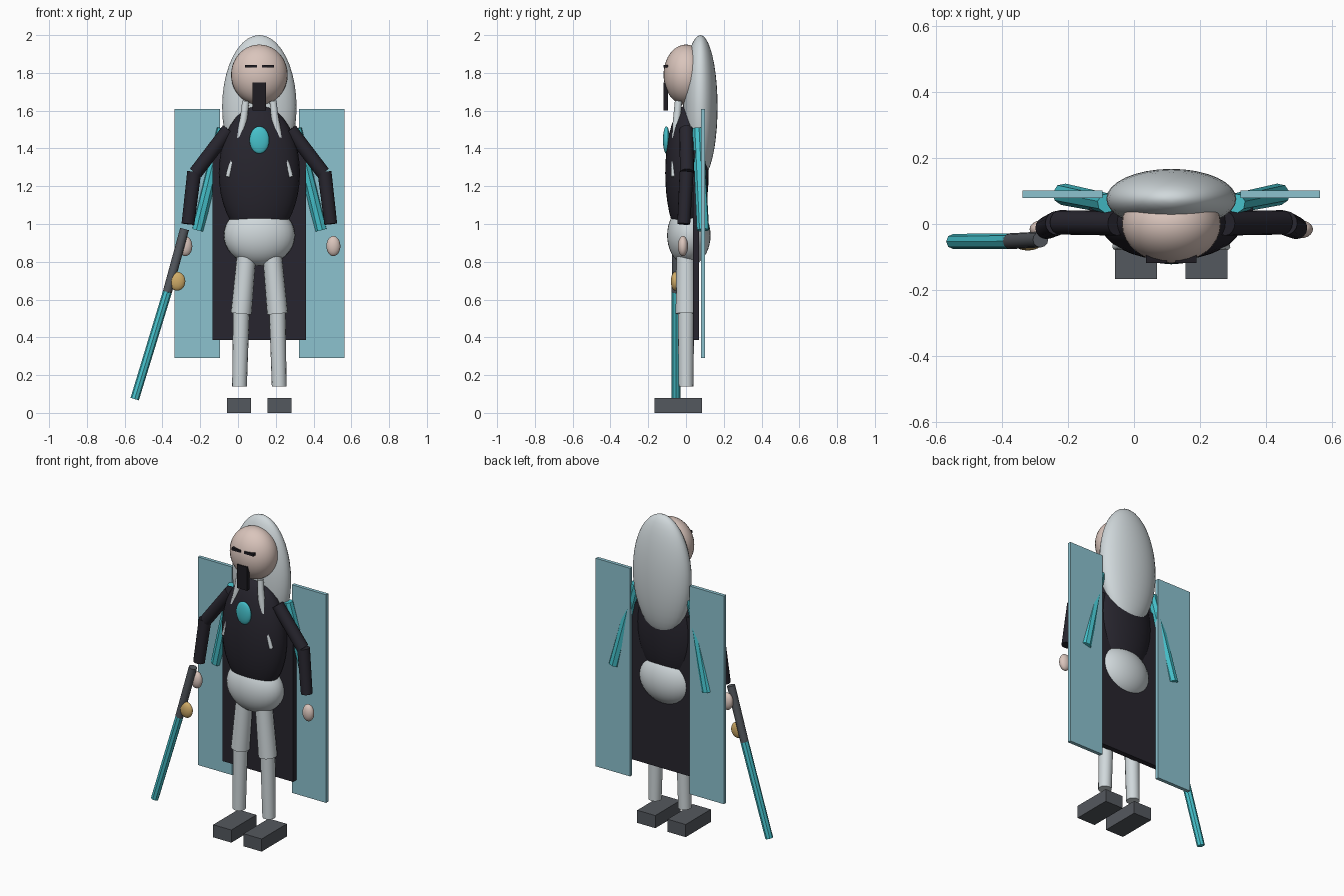
import bpy, math
from mathutils import Vector

if "Cube" in bpy.data.objects:
    bpy.data.objects.remove(bpy.data.objects["Cube"])

CX = 0.113  # body centre line


def srgb(r, g, b):
    f = lambda c: c / 12.92 if c <= 0.04045 else ((c + 0.055) / 1.055) ** 2.4
    return (f(r / 255), f(g / 255), f(b / 255), 1)


def material(name, rgb):
    m = bpy.data.materials.new(name)
    m.diffuse_color = srgb(*rgb)
    m.use_nodes = True
    m.node_tree.nodes["Principled BSDF"].inputs["Base Color"].default_value = m.diffuse_color
    return m


SKIN = material("skin", (218, 197, 188))
LIGHT = material("pale_grey", (208, 216, 219))
DARK = material("dark_cloth", (39, 37, 46))
TEAL = material("teal", (70, 194, 204))
PANEL = material("pale_teal", (140, 194, 207))
STEEL = material("steel_grey", (84, 88, 94))
GOLD = material("gold", (208, 172, 104))
BLACK = material("black", (30, 28, 34))


def finish(name, mat, smooth=True):
    o = bpy.context.object
    o.name = name
    o.data.materials.append(mat)
    if smooth:
        bpy.ops.object.shade_smooth_by_angle(angle=math.radians(40))
    return o


def ellipsoid(name, centre, radii, mat):
    bpy.ops.mesh.primitive_uv_sphere_add(segments=32, ring_count=20, location=centre)
    bpy.context.object.scale = radii
    bpy.ops.object.transform_apply(location=False, rotation=False, scale=True)
    return finish(name, mat)


def box(name, lo, hi, mat):
    lo, hi = Vector(lo), Vector(hi)
    bpy.ops.mesh.primitive_cube_add(size=1, location=(lo + hi) / 2)
    bpy.context.object.scale = hi - lo
    bpy.ops.object.transform_apply(location=False, rotation=False, scale=True)
    return finish(name, mat, False)


def rod(name, a, b, r1, r2, mat, sides=16):
    a, b = Vector(a), Vector(b)
    bpy.ops.mesh.primitive_cone_add(vertices=sides, radius1=r1, radius2=r2,
                                    depth=(b - a).length, location=(a + b) / 2)
    o = bpy.context.object
    o.rotation_euler = (b - a).to_track_quat('Z', 'Y').to_euler()
    return finish(name, mat)


# Head, hair and face
ellipsoid("head", (CX, 0, 1.79), (0.15, 0.119, 0.16), SKIN)
ellipsoid("hair", (CX, 0.076, 1.62), (0.197, 0.091, 0.38), LIGHT)
box("beard", (CX - 0.035, -0.12, 1.60), (CX + 0.035, -0.096, 1.75), BLACK)

# Body
ellipsoid("torso", (CX, 0.005, 1.27), (0.215, 0.115, 0.36), DARK)
ellipsoid("hips", (CX, 0.015, 0.94), (0.188, 0.115, 0.16), LIGHT)
ellipsoid("chest_gem", (CX, -0.104, 1.445), (0.052, 0.018, 0.072), TEAL)
box("cape", (CX - 0.248, 0.037, 0.385), (CX + 0.248, 0.07, 1.39), DARK)

# Parts repeated on both sides
for s, side in ((-1, "left"), (1, "right")):
    def p(x, y, z):
        return (CX + s * x, y, z)

    def side_box(name, x0, x1, y0, y1, z0, z1, mat):
        xa, xb = sorted((CX + s * x0, CX + s * x1))
        return box(f"{side}_{name}", (xa, y0, z0), (xb, y1, z1), mat)

    # Eye slits
    side_box("eye", 0.013, 0.077, -0.118, -0.09, 1.828, 1.843, BLACK)
    # Arm and hand
    rod(f"{side}_upper_arm", p(0.163, 0.002, 1.50), p(0.338, 0.005, 1.27), 0.037, 0.037, DARK)
    rod(f"{side}_forearm", p(0.345, 0.003, 1.275), p(0.378, -0.012, 1.0), 0.037, 0.034, DARK)
    ellipsoid(f"{side}_hand", p(0.392, -0.016, 0.883), (0.037, 0.027, 0.053), SKIN)
    # Leg and shoe
    rod(f"{side}_thigh", p(0.065, 0, 0.87), p(0.096, 0, 0.525), 0.05, 0.055, LIGHT)
    rod(f"{side}_shin", p(0.095, 0, 0.56), p(0.105, 0, 0.14), 0.044, 0.039, LIGHT)
    side_box("shoe", 0.043, 0.17, -0.167, 0.085, 0, 0.08, STEEL)
    # Back panel and hanging ribbon
    side_box("back_panel", 0.209, 0.45, 0.079, 0.101, 0.29, 1.61, PANEL)
    rod(f"{side}_ribbon", p(0.195, 0.063, 1.505), p(0.327, 0.09, 0.968), 0.03, 0.033, TEAL, 8)

    # Hair strand lying on the chest
    path = ((0.072, -0.04, 1.65, 1.0), (0.088, -0.05, 1.53, 1.1),
            (0.128, -0.06, 1.38, 0.85), (0.168, -0.068, 1.25, 0.6))
    curve = bpy.data.curves.new(f"{side}_hair_strand", 'CURVE')
    curve.dimensions = '3D'
    curve.bevel_depth = 0.019
    curve.bevel_resolution = 3
    curve.use_fill_caps = True
    spline = curve.splines.new('BEZIER')
    spline.bezier_points.add(len(path) - 1)
    for bp, (x, y, z, r) in zip(spline.bezier_points, path):
        bp.co = p(x, y, z)
        bp.radius = r
        bp.handle_left_type = bp.handle_right_type = 'AUTO'
    strand = bpy.data.objects.new(f"{side}_hair_strand", curve)
    bpy.context.collection.objects.link(strand)
    bpy.ops.object.select_all(action='DESELECT')
    strand.select_set(True)
    bpy.context.view_layer.objects.active = strand
    bpy.ops.object.convert(target='MESH')
    finish(f"{side}_hair_strand", LIGHT)

# Sword
rod("sword_handle", (-0.283, -0.047, 0.973), (-0.374, -0.052, 0.64), 0.024, 0.024, STEEL, 12)
rod("sword_blade", (-0.374, -0.052, 0.64), (-0.547, -0.053, 0.073), 0.024, 0.023, TEAL, 8)
ellipsoid("sword_guard", (-0.322, -0.058, 0.697), (0.043, 0.022, 0.05), GOLD)
